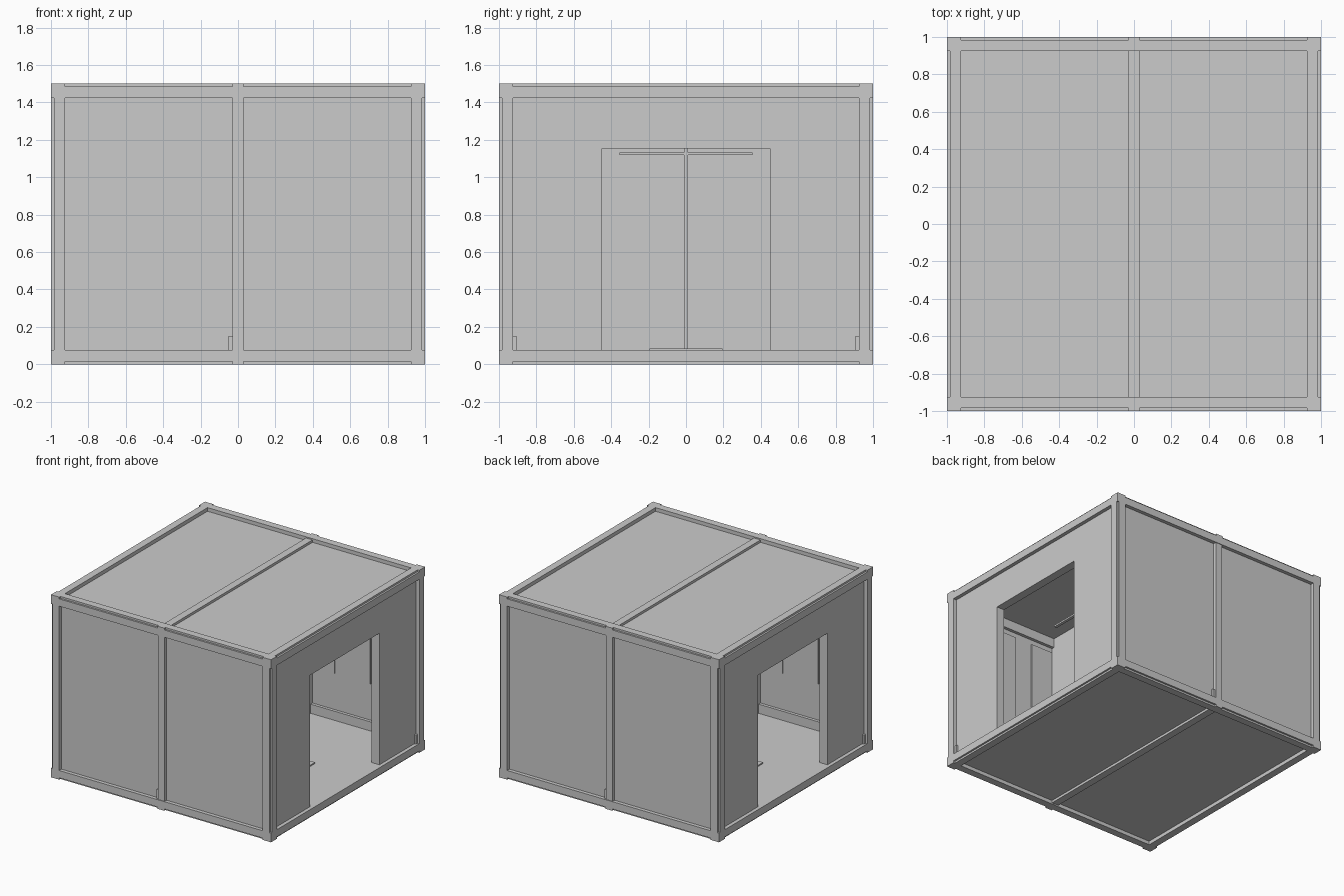
import bpy, bmesh
from mathutils import Vector

if "Cube" in bpy.data.objects:
    bpy.data.objects.remove(bpy.data.objects["Cube"])

grey = bpy.data.materials.new("light_grey")
grey.diffuse_color = (0.6, 0.6, 0.6, 1)
grey.use_nodes = True
grey.node_tree.nodes["Principled BSDF"].inputs["Base Color"].default_value = grey.diffuse_color
H = 1.5          # height
IN = 0.925       # inner edge of the frame
ST = 0.985       # stepped outer edge of the frame


def boxes(name, spans):
    """One object from boxes given as (x0, x1, y0, y1, z0, z1)."""
    bm = bmesh.new()
    for x0, x1, y0, y1, z0, z1 in spans:
        made = bmesh.ops.create_cube(bm, size=1)
        for v in made["verts"]:
            v.co = Vector((x1 if v.co.x > 0 else x0,
                           y1 if v.co.y > 0 else y0,
                           z1 if v.co.z > 0 else z0))
    bmesh.ops.recalc_face_normals(bm, faces=bm.faces)
    mesh = bpy.data.meshes.new(name)
    bm.to_mesh(mesh)
    bm.free()
    mesh.materials.append(grey)
    ob = bpy.data.objects.new(name, mesh)
    bpy.context.collection.objects.link(ob)
    return ob


def span(s, a, b):
    """Interval a..b on the positive or negative side."""
    return (a, b) if s > 0 else (-b, -a)


def zspan(t, a, b):
    """Height interval measured from mid height, up or down."""
    lo, hi = span(t, a, b)
    return (lo + H / 2, hi + H / 2)


ZI, ZS, ZO = H / 2 - 0.075, H / 2 - 0.015, H / 2
signs = (-1, 1)

# Stepped frame: beams along x and y, and corner posts
beams_x, beams_y, posts, nodes = [], [], [], []
for s in signs:
    for t in signs:
        for (a, b) in ((1.0, ZS), (ST, ZO)):
            beams_x.append((-IN, IN, *span(s, IN, a), *zspan(t, ZI, b)))
            beams_y.append((*span(s, IN, a), -IN, IN, *zspan(t, ZI, b)))
        for (a, b) in ((1.0, ST), (ST, 1.0)):
            posts.append((*span(s, IN, a), *span(t, IN, b), 0.075, H - 0.075))
        # corner blocks and mid-span blocks
        for q in signs:
            nodes.append((*span(s, IN, 1), *span(t, IN, 1), *zspan(q, ZI, ZO)))
        nodes.append((-0.03, 0.03, *span(s, IN, 1), *zspan(t, ZI, ZO)))
boxes("frame_beams_long", beams_x)
boxes("frame_beams_side", beams_y)
boxes("corner_posts", posts)
boxes("corner_blocks", nodes)

# Ribs where the two rooms join
boxes("middle_posts", [(-0.03, 0.03, *span(s, IN, ST + 0.01), 0.075, H - 0.075)
                       for s in signs])
boxes("middle_ribs", [(-0.03, 0.03, -IN, IN, *zspan(t, ZI, ZS + 0.005))
                      for t in signs])
boxes("partition", [(-0.03, 0.03, -IN, IN, 0.07, H - 0.07)])

# Recessed roof, floor and solid walls
for label, t in (("roof_panels", 1), ("floor_panels", -1)):
    boxes(label, [(*span(s, 0.03, IN), -IN, IN, *zspan(t, ZI, ZI + 0.045))
                  for s in signs])
boxes("solid_walls", [(*span(s, 0.03, IN), *span(q, IN, 0.97), 0.075, H - 0.075)
                      for s in signs for q in signs])

# Doorway walls: two side panels and a header on each end
boxes("doorway_side_panels", [(*span(s, 0.9, 0.97), *span(q, 0.45, IN), 0.07, H - 0.07)
                              for s in signs for q in signs])
boxes("doorway_headers", [(*span(s, 0.9, 0.97), -0.45, 0.45, 1.155, H - 0.07)
                          for s in signs])

# Inner rails and thin upright panels on the solid walls
rails, plates = [], []
for s in signs:
    for q in signs:
        for z0, z1 in ((0.07, 0.15), (1.35, 1.43)):
            rails.append((*span(s, 0.03, 0.9), *span(q, 0.9, IN), z0, z1))
        for x0, x1 in ((0.035, 0.235), (0.39, 0.56), (0.715, 0.895)):
            plates.append((*span(s, x0, x1), *span(q, 0.917, IN), 0.45, 1.31))
boxes("inner_wall_rails", rails)
boxes("inner_wall_plates", plates)

# Small outside tabs beside the posts
tabs = []
for s in signs:
    tabs.append((*span(s, 0.03, 0.05), *span(s, 0.97, 0.985), 0.075, 0.15))
    for q in signs:
        tabs.append((*span(s, 0.97, 0.985), *span(q, 0.905, IN), 0.075, 0.15))
boxes("post_tabs", tabs)

# Free-standing pole with foot plate and cross bar in each room
for label, s in (("left", -1), ("right", 1)):
    boxes(label + "_stand", [
        (*span(s, 0.463, 0.487), -0.012, 0.012, 0.07, 1.155),
        (*span(s, 0.385, 0.565), -0.195, 0.195, 0.07, 0.085),
        (*span(s, 0.463, 0.487), -0.355, 0.355, 1.118, 1.132)])
